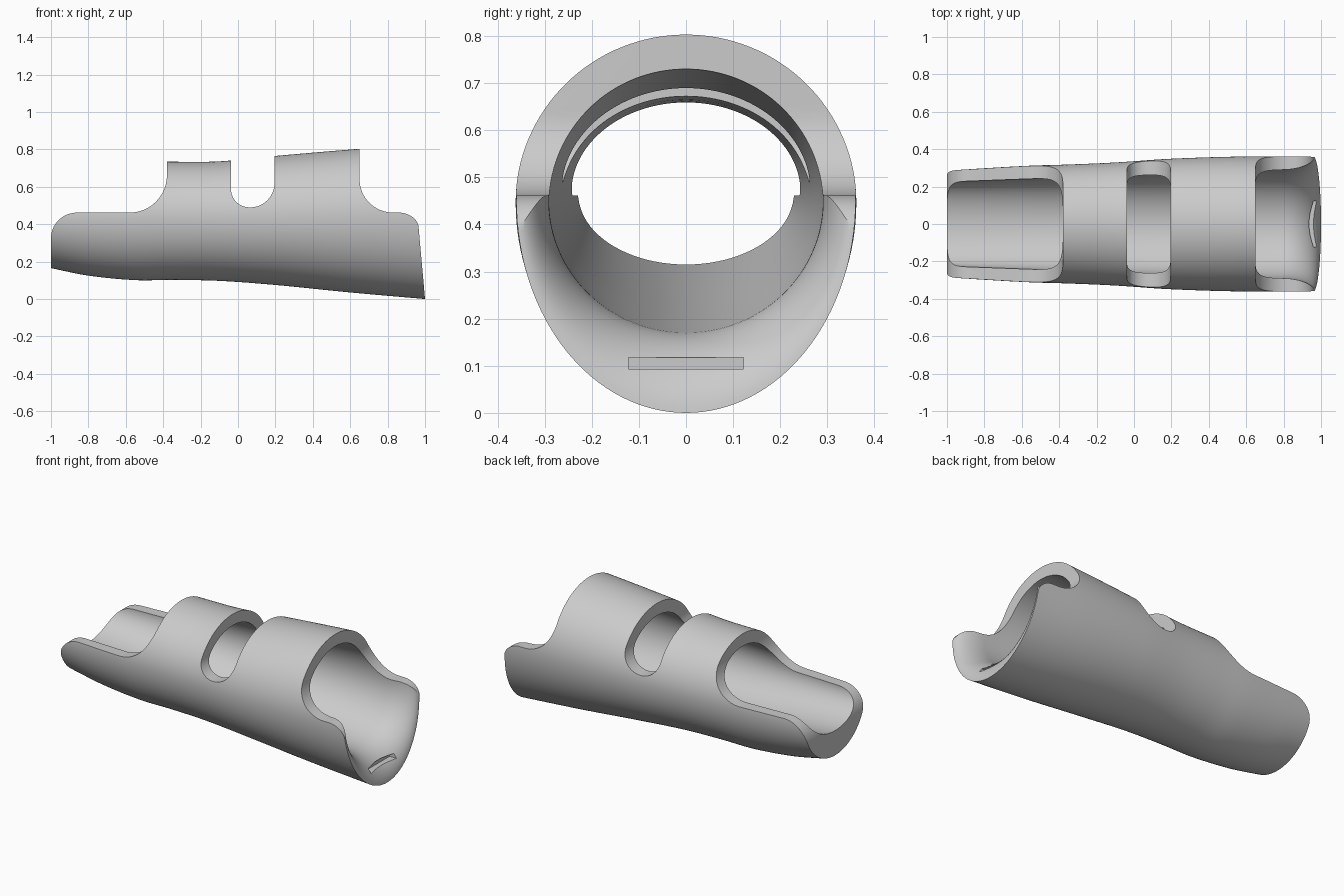
import bpy, bmesh, math

if "Cube" in bpy.data.objects:
    bpy.data.objects.remove(bpy.data.objects["Cube"])

SEG = 128

# Lengthwise control sections: x, half width, bottom z, widest z, top z
OUTER = [(-1.0, .285, .165, .44, .74), (-.8, .298, .125, .44, .738),
         (-.55, .312, .101, .44, .737), (-.35, .318, .102, .44, .734),
         (-.1, .329, .097, .44, .736), (.2, .349, .075, .44, .765),
         (.6, .361, .035, .445, .799), (1.0, .36, 0, .45, .83)]
INNER = [(-1.0, .225, .315, .46, .65), (-.2, .255, .25, .458, .664),
         (.2, .27, .218, .455, .69), (.65, .288, .183, .45, .73),
         (1.0, .292, .158, .45, .755)]


def section(keys, x):
    """Smooth interpolation between control sections."""
    i = max(k for k in range(len(keys) - 1) if keys[k][0] <= x or k == 0)
    p, q = keys[i], keys[i + 1]
    r, s = keys[max(i - 1, 0)], keys[min(i + 2, len(keys) - 1)]
    h = q[0] - p[0]
    t = (x - p[0]) / h
    out = []
    for k in range(1, 5):
        m0 = (q[k] - r[k]) / (q[0] - r[0]) * h
        m1 = (s[k] - p[k]) / (s[0] - p[0]) * h
        out.append((2*t**3 - 3*t**2 + 1) * p[k] + (t**3 - 2*t**2 + t) * m0
                   + (3*t**2 - 2*t**3) * q[k] + (t**3 - t**2) * m1)
    return out


def ring(bm, x, sec):
    """Egg-shaped loop; loops lean back progressively toward the wide end."""
    w, low, mid, high = sec
    lean = .09 * min(max((x - .65) / .35, 0), 1)
    verts = []
    for i in range(SEG):
        a = math.tau * i / SEG
        s = math.sin(a)
        z = mid + s * (high - mid if s > 0 else mid - low)
        verts.append(bm.verts.new((x - lean * z, w * math.cos(a), z)))
    return verts


def finish(name, bm):
    bmesh.ops.recalc_face_normals(bm, faces=bm.faces)
    me = bpy.data.meshes.new(name)
    bm.to_mesh(me)
    bm.free()
    ob = bpy.data.objects.new(name, me)
    bpy.context.collection.objects.link(ob)
    return ob


def arc(cx, cz, rx, rz, start, end, n=20):
    """Elliptic arc in the side plane, angles in degrees."""
    angles = [math.radians(start + (end - start) * i / n) for i in range(n + 1)]
    return [(cx + rx * math.cos(a), cz + rz * math.sin(a)) for a in angles]


def prism(name, points, half_depth):
    """Side profile extruded across the model, used as a cutter."""
    bm = bmesh.new()
    face = bm.faces.new([bm.verts.new((x, -half_depth, z)) for x, z in points])
    new = bmesh.ops.extrude_face_region(bm, geom=[face])["geom"]
    bmesh.ops.translate(bm, vec=(0, 2 * half_depth, 0),
                        verts=[v for v in new if isinstance(v, bmesh.types.BMVert)])
    ob = finish(name, bm)
    ob.hide_render = True
    return ob


# Hollow shell: outer skin, flared mouth, inner bore, flat narrow end
bm = bmesh.new()
N = 64
loops = [ring(bm, -1 + 2 * i / N, section(OUTER, -1 + 2 * i / N)) for i in range(N + 1)]
F = 20
for i in range(F - 1, -1, -1):
    a = math.pi / 2 * i / F
    x, k = .82 + .18 * math.sin(a), 1 - math.cos(a)
    mix = [p + (q - p) * k for p, q in zip(section(INNER, x), section(OUTER, x))]
    loops.append(ring(bm, x, mix))
for i in range(N - 1, -1, -1):
    x = -1 + 1.82 * i / N
    loops.append(ring(bm, x, section(INNER, x)))
for a, b in zip(loops, loops[1:] + loops[:1]):
    for i in range(SEG):
        j = (i + 1) % SEG
        bm.faces.new((a[i], a[j], b[j], b[i]))
shell = finish("splint_shell", bm)

# Side profile openings
TOP = 1.2
cutters = [
    prism("narrow_end_cutter",
          [(-1.1, TOP), (-1.1, .32), (-1.001, .32)] + arc(-.86, .325, .14, .137, 180, 90)
          + arc(-.58, .662, .2, .2, -90, 0) + [(-.38, TOP)], .6),
    prism("window_cutter",
          [(-.037, TOP)] + arc(.063, .585, .1, .095, 180, 270)
          + arc(.065, .62, .13, .13, -90, 0) + [(.195, TOP)], .6),
    prism("wide_end_cutter",
          [(.65, TOP)] + arc(.83, .64, .18, .178, 180, 270)
          + arc(.86, .372, .108, .09, 90, 10) + [(1.2, .387), (1.2, TOP)], .6),
    prism("strap_slot_cutter", [(.93, .093), (1.1, .093), (1.1, .118), (.93, .118)], .122),
]
bpy.context.view_layer.objects.active = shell
for c in cutters:
    mod = shell.modifiers.new(c.name, "BOOLEAN")
    mod.operation = "DIFFERENCE"
    mod.solver = "EXACT"
    mod.object = c
    bpy.ops.object.modifier_apply(modifier=mod.name)
    bpy.data.objects.remove(c)

# Material and shading
mat = bpy.data.materials.new("light_grey")
mat.use_nodes = True
grey = (.6, .6, .6, 1)
mat.diffuse_color = grey
mat.node_tree.nodes["Principled BSDF"].inputs["Base Color"].default_value = grey
shell.data.materials.clear()
shell.data.materials.append(mat)
for p in shell.data.polygons:
    p.material_index = 0
bpy.ops.object.select_all(action="DESELECT")
shell.select_set(True)
bpy.ops.object.shade_smooth_by_angle(angle=math.radians(30))
